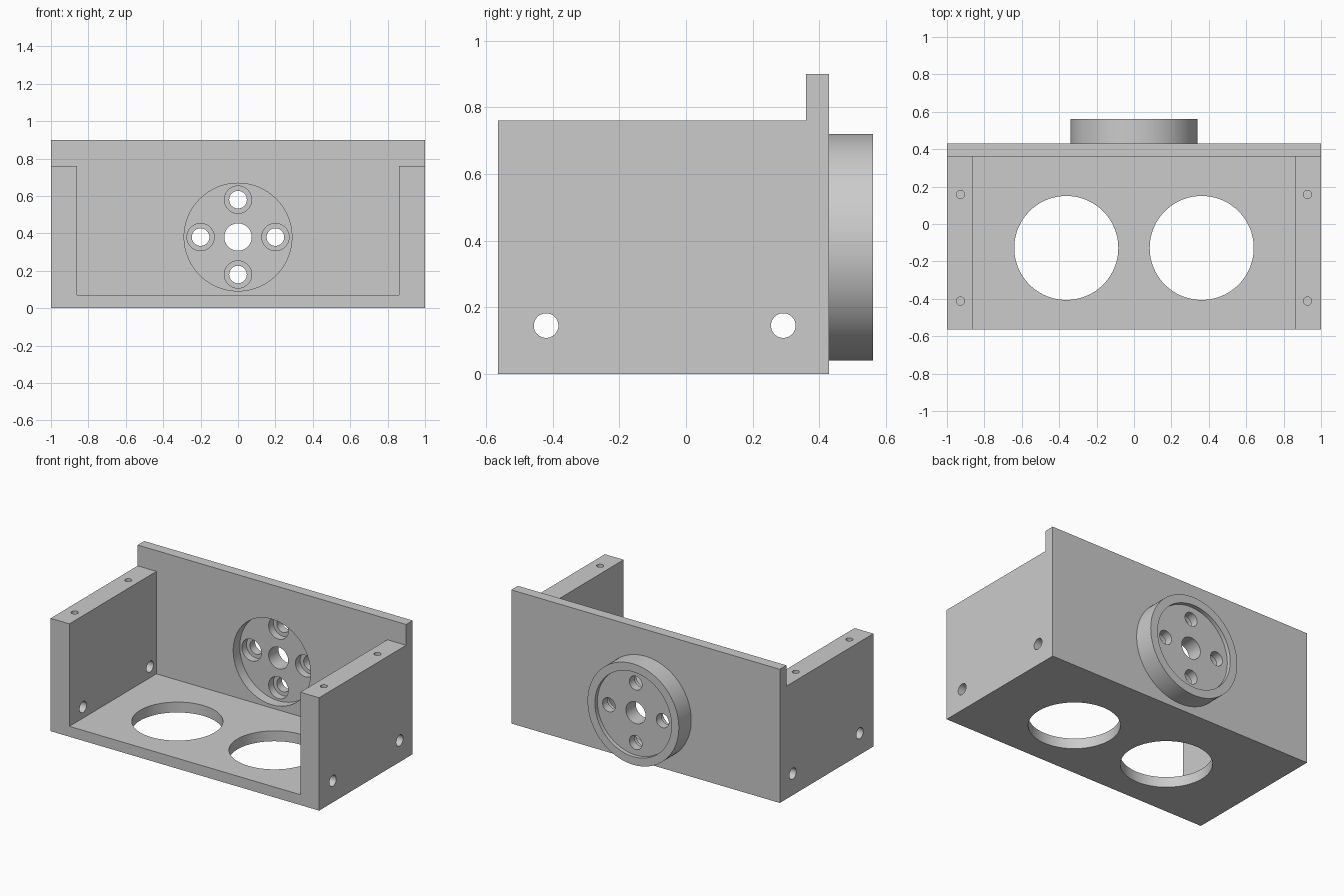
import bpy
import math
from mathutils import Vector

cube = bpy.data.objects.get("Cube")
if cube:
    bpy.data.objects.remove(cube, do_unlink=True)

grey = bpy.data.materials.new("light_grey")
grey.use_nodes = True
COLOUR = (0.6, 0.6, 0.6, 1)
grey.diffuse_color = COLOUR
grey.node_tree.nodes["Principled BSDF"].inputs["Base Color"].default_value = COLOUR


def box(name, low, high):
    low, high = Vector(low), Vector(high)
    bpy.ops.mesh.primitive_cube_add(size=1, location=(low + high) / 2)
    ob = bpy.context.object
    ob.name = name
    ob.scale = high - low
    bpy.ops.object.transform_apply(location=True, rotation=True, scale=True)
    ob.data.materials.append(grey)
    return ob


def cylinder(name, start, end, radius, sides=64):
    start, end = Vector(start), Vector(end)
    axis = end - start
    bpy.ops.mesh.primitive_cylinder_add(
        vertices=sides, radius=radius, depth=axis.length, location=(start + end) / 2,
        rotation=axis.to_track_quat('Z', 'Y').to_euler())
    ob = bpy.context.object
    ob.name = name
    bpy.ops.object.transform_apply(location=True, rotation=True, scale=True)
    ob.data.materials.append(grey)
    return ob


def cut(target, cutter):
    cutter.hide_render = True
    mod = target.modifiers.new("cut", 'BOOLEAN')
    mod.operation = 'DIFFERENCE'
    mod.solver = 'EXACT'
    mod.object = cutter
    bpy.context.view_layer.objects.active = target
    bpy.ops.object.modifier_apply(modifier=mod.name)
    bpy.data.objects.remove(cutter, do_unlink=True)


def smooth(ob):
    bpy.ops.object.select_all(action='DESELECT')
    ob.select_set(True)
    bpy.context.view_layer.objects.active = ob
    bpy.ops.object.shade_smooth_by_angle(angle=math.radians(30))


FRONT, PLATE, BACK, END = -0.565, 0.36, 0.43, 0.562
HUB_Z = 0.38

# Bracket: floor, two side walls and a taller back plate
bracket = box("bracket", (-1, FRONT, 0), (1, BACK, 0.9))
cut(bracket, box("step", (-1.5, -1, 0.76), (1.5, PLATE, 1.5)))
cut(bracket, box("cavity", (-0.86, -1, 0.07), (0.86, PLATE, 1.5)))

# Large floor openings, and screw holes in the tops of the walls
for side in (-1, 1):
    x = side * 0.362
    cut(bracket, cylinder("floor_opening", (x, -0.128, -0.2), (x, -0.128, 0.2), 0.278, 96))
    for y in (-0.412, 0.158):
        x = side * 0.928
        cut(bracket, cylinder("top_hole", (x, y, 0.56), (x, y, 0.9), 0.022, 32))

# Cross holes through both side walls
for y in (-0.42, 0.292):
    cut(bracket, cylinder("side_hole", (-1.5, y, 0.145), (1.5, y, 0.145), 0.037, 32))

# Round pocket through the back plate
cut(bracket, cylinder("pocket", (0, 0.2, HUB_Z), (0, 0.6, HUB_Z), 0.288, 96))
smooth(bracket)

# Round hub on the back, with a shallow rear recess
hub = cylinder("hub", (0, BACK, HUB_Z), (0, END, HUB_Z), 0.34, 96)
cut(hub, cylinder("recess", (0, END - 0.027, HUB_Z), (0, 1, HUB_Z), 0.285, 96))
cut(hub, cylinder("centre_hole", (0, 0, HUB_Z), (0, 1, HUB_Z), 0.073, 48))

# Four counterbored bolt holes around the centre
for dx, dz in ((1, 0), (-1, 0), (0, 1), (0, -1)):
    x, z = dx * 0.2, HUB_Z + dz * 0.2
    cut(hub, cylinder("bolt_hole", (x, 0, z), (x, 1, z), 0.047, 48))
    cut(hub, cylinder("counterbore", (x, 0, z), (x, BACK + 0.05, z), 0.073, 48))
smooth(hub)
